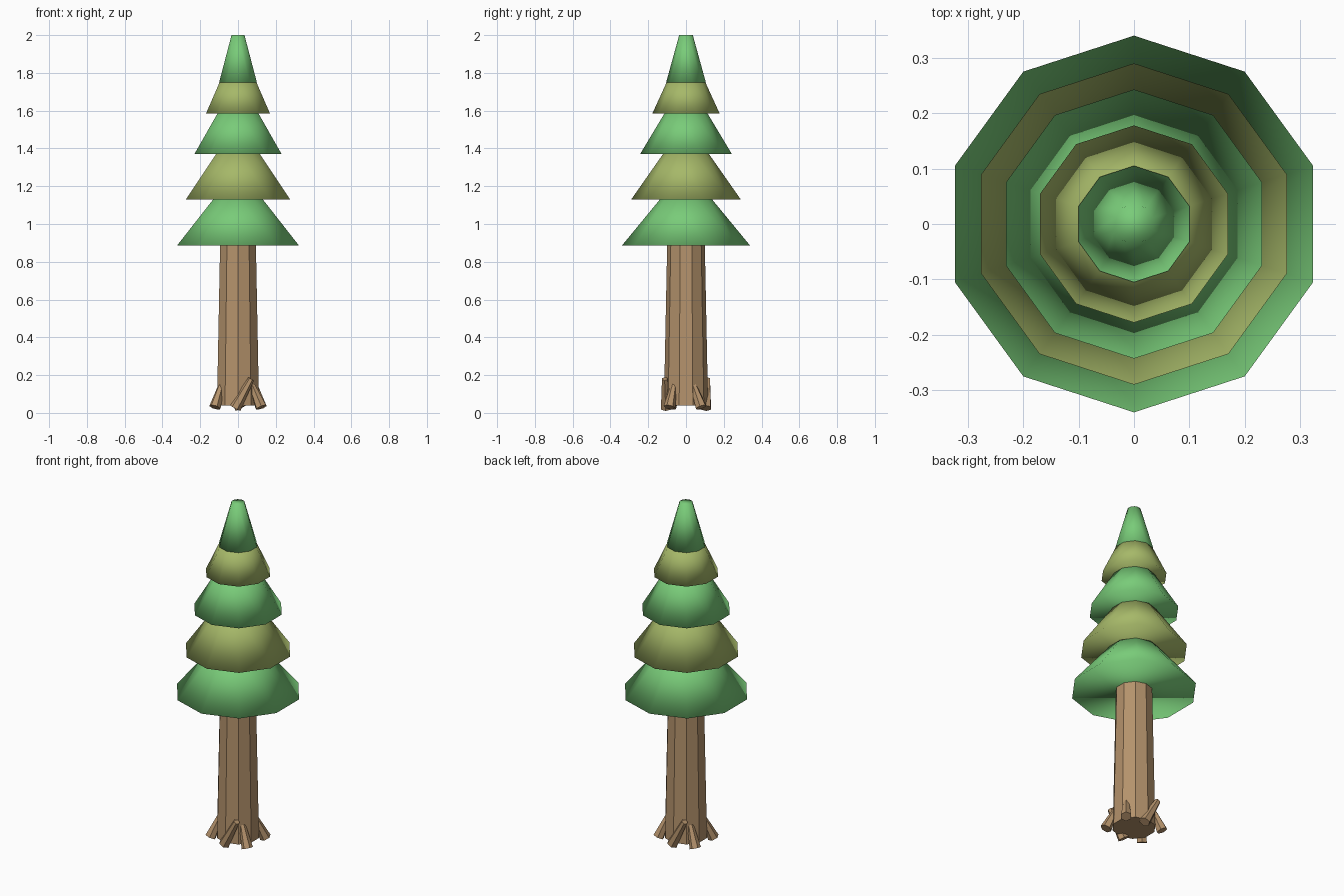
import bpy
from mathutils import Vector

cube = bpy.data.objects.get("Cube")
if cube:
    bpy.data.objects.remove(cube, do_unlink=True)


def make_material(name, rgb):
    mat = bpy.data.materials.new(name)
    mat.use_nodes = True
    mat.diffuse_color = (*rgb, 1)
    mat.node_tree.nodes["Principled BSDF"].inputs["Base Color"].default_value = (*rgb, 1)
    return mat


green = make_material("needle green", (0.19, 0.60, 0.19))
olive = make_material("needle olive", (0.38, 0.48, 0.14))
bark = make_material("bark brown", (0.46, 0.29, 0.15))


def frustum(name, start, end, r_start, r_end, sides, mat, smooth=False):
    """Tapered prism running between two points."""
    start, end = Vector(start), Vector(end)
    axis = end - start
    bpy.ops.mesh.primitive_cone_add(
        vertices=sides, radius1=r_start, radius2=r_end,
        depth=axis.length, location=(start + end) / 2)
    obj = bpy.context.object
    obj.name = name
    if axis.x or axis.y:
        obj.rotation_euler = axis.to_track_quat("Z", "Y").to_euler()
    obj.data.materials.append(mat)
    if smooth:
        bpy.ops.object.shade_smooth()
    return obj


# Trunk
frustum("trunk", (0, 0, 0.04), (0, 0, 0.92), 0.117, 0.099, 10, bark)

# Foliage tiers: base height, top height, base radius, top radius
tiers = [
    (0.885, 1.14, 0.34, 0.13),
    (1.13, 1.38, 0.29, 0.115),
    (1.37, 1.595, 0.243, 0.108),
    (1.585, 1.76, 0.178, 0.098),
    (1.75, 2.0, 0.105, 0.036),
]
for i, (z0, z1, r0, r1) in enumerate(tiers):
    frustum(f"foliage_tier_{i + 1}", (0, 0, z0), (0, 0, z1), r0, r1, 10,
            olive if i % 2 else green, smooth=True)

# Roots, each repeated by a half turn about the trunk
roots = {
    "front": ((-0.015, -0.105, 0.025), (0.07, -0.112, 0.18)),
    "side": ((0.122, 0.08, 0.03), (0.088, 0.04, 0.145)),
    "corner": ((0.122, -0.088, 0.03), (0.075, -0.065, 0.145)),
}
for name, (foot, tip) in roots.items():
    for label, turn in (("a", 1), ("b", -1)):
        frustum(f"root_{name}_{label}",
                (foot[0] * turn, foot[1] * turn, foot[2]),
                (tip[0] * turn, tip[1] * turn, tip[2]),
                0.031, 0.017, 6, bark)
